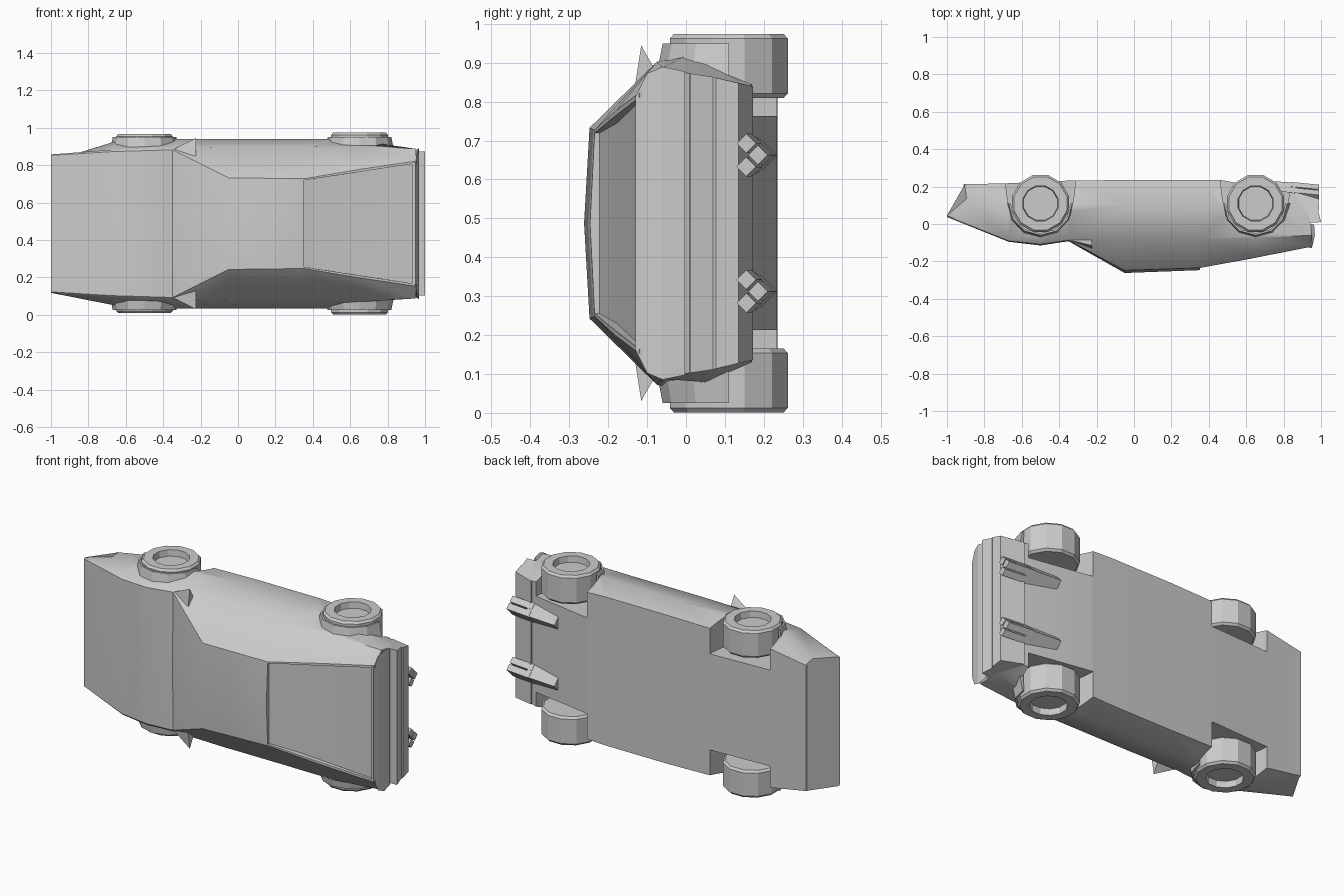
import bpy, bmesh, math

if "Cube" in bpy.data.objects:
    bpy.data.objects.remove(bpy.data.objects["Cube"])

ZC = 0.4875  # mid-plane of the car, which lies on its side


def smooth(ob, angle):
    bpy.ops.object.select_all(action='DESELECT')
    ob.select_set(True)
    bpy.context.view_layer.objects.active = ob
    bpy.ops.object.shade_smooth_by_angle(angle=math.radians(angle))


def make(name, verts, faces):
    bm = bmesh.new()
    vs = [bm.verts.new(v) for v in verts]
    for f in faces:
        bm.faces.new([vs[i] for i in f])
    bmesh.ops.recalc_face_normals(bm, faces=bm.faces)
    me = bpy.data.meshes.new(name)
    bm.to_mesh(me)
    bm.free()
    ob = bpy.data.objects.new(name, me)
    bpy.context.collection.objects.link(ob)
    return ob


def loft(name, rings):
    n, m = len(rings[0]), len(rings)
    faces = []
    for r in range(m - 1):
        a, b = r * n, (r + 1) * n
        faces += [(a + i, a + (i + 1) % n, b + (i + 1) % n, b + i) for i in range(n)]
    faces += [tuple(range(n)), tuple(range((m - 1) * n, m * n))]
    return make(name, [v for r in rings for v in r], faces)


def circle(x, y, r, z, n=12):
    return [(x + r * math.cos(2 * math.pi * (i + .5) / n),
             y + r * math.sin(2 * math.pi * (i + .5) / n), z) for i in range(n)]


def across(name, prof):
    # bar across the car; profile points are (x, y, half width)
    return loft(name, [[(x, y, ZC + s * w) for x, y, w in prof] for s in (-1, 1)])


def cut(ob, cutter):
    cutter.hide_render = True
    m = ob.modifiers.new('cut', 'BOOLEAN')
    m.operation = 'DIFFERENCE'
    m.solver = 'EXACT'
    m.object = cutter
    bpy.context.view_layer.objects.active = ob
    bpy.ops.object.modifier_apply(modifier=m.name)
    bpy.data.objects.remove(cutter)


# body: stations of floor, belt, shoulder and roof edge (x, y, half width)
stations = [
    [(-.905, .212, .36), (-.895, .135, .365), (-1, .045, .37), (-1, .037, .365)],
    [(-.67, .218, .40), (-.67, .06, .435), (-.67, -.083, .395), (-.67, -.092, .385)],
    [(-.5, .225, .41), (-.5, .05, .45), (-.5, -.103, .40), (-.5, -.110, .39)],
    [(-.35, .232, .42), (-.35, .08, .453), (-.35, -.08, .405), (-.35, -.088, .395)],
    [(-.05, .235, .425), (-.05, .10, .453), (-.05, -.08, .41), (-.05, -.248, .245)],
    [(.35, .235, .425), (.35, .10, .453), (.35, -.08, .41), (.35, -.235, .24)],
    [(.47, .234, .42), (.65, .05, .452), (.65, -.075, .415), (.65, -.18, .29)],
    [(.86, .165, .352), (.94, .05, .375), (.95, -.06, .40), (.955, -.12, .335)],
]
crown = [0, .003, .005, .004, .014, .012, .008, .004]
rings = []
for st, c in zip(stations, crown):
    left = [(x, y, ZC + w) for x, y, w in st]
    right = [(x, y, ZC - w) for x, y, w in reversed(st)]
    rings.append(left + [(st[3][0], st[3][1] - c, ZC)] + right)
body = loft('body', rings)

# recessed rear window and deck between the buttresses
cut(body, across('window_cutter', [(.352, -.4, .232), (.352, -.222, .232), (.52, -.178, .257),
                                   (1.1, -.085, .345), (1.1, -.4, .345)]))

# wheel wells: round above, splayed towards the floor
arc = [(.172 * math.cos(math.pi * i / 8), -.172 * math.sin(math.pi * i / 8)) for i in range(9)]
well = [(.20, .3), (.182, .06)] + arc + [(-.182, .06), (-.20, .3)]
for s in (-1, 1):
    for x in (-.5, .65):
        cut(body, loft('well_cutter', [[(x + a, .11 + b, ZC + s * z) for a, b in well]
                                       for z in (.275, .7)]))
smooth(body, 36)

# front lip, tail lip and rear bumper
across('front_lip', [(-.91, .213, .36), (-.918, .165, .362), (-.87, .165, .362), (-.87, .213, .36)])
across('tail_lip', [(.93, -.123, .33), (.95, -.13, .325), (.958, -.10, .385), (.967, -.06, .402),
                    (.963, -.002, .39), (.92, -.002, .38)])
across('rear_bumper', [(.90, .005, .385), (1.0, .01, .385), (.985, .07, .376), (.99, .077, .374),
                       (.985, .135, .36), (.86, .172, .352)])

for s, side in ((-1, 'right'), (1, 'left')):
    for x, end, out in ((-.5, 'front', .478), (.65, 'rear', .4865)):
        # tyre with chamfered edges and a dished rim
        prof = [(.146, .322), (.157, .334), (.157, out - .012), (.146, out),
                (.097, out), (.093, out - .035)]
        loft(f'{end}_{side}_wheel', [circle(x, .11, r, ZC + s * z) for r, z in prof])
        # flared arch blending from the body over the upper half of the wheel
        sec = [(.165, .37), (.186, .38), (.170, .462), (.160, .462)]
        arch = []
        for i in range(7):
            a = -math.pi * i / 6
            arch.append([(x + r * math.cos(a), .11 + r * math.sin(a), ZC + s * z) for r, z in sec])
        loft(f'{end}_{side}_arch', arch)

    # wing mirror wedge
    pts = [(-.35, -.085, .395), (-.225, -.115, .457), (-.225, -.13, .36), (-.225, -.08, .395)]
    make(f'{side}_mirror', [(x, y, ZC + s * w) for x, y, w in pts],
         [(0, 1, 2), (0, 1, 3), (0, 2, 3), (1, 2, 3)])

    # exhaust silencer and tail pipes, square sections turned on edge
    def pipe(name, x0, y0, x1, y1, w, r):
        loft(name, [[(x, y + dy * r, ZC + s * w + dz * r)
                     for dy, dz in ((1, 0), (0, 1), (-1, 0), (0, -1))]
                    for x, y in ((x0, y0), (x1, y1))])

    pipe(f'{side}_silencer', .67, .172, .87, .158, .175, .062)
    for i, (dy, dw) in enumerate(((0, -.03), (0, .03), (.03, 0))):
        pipe(f'{side}_tail_pipe_{i + 1}', .84, .17 + dy, .99, .155 + dy, .175 + dw, .025)
